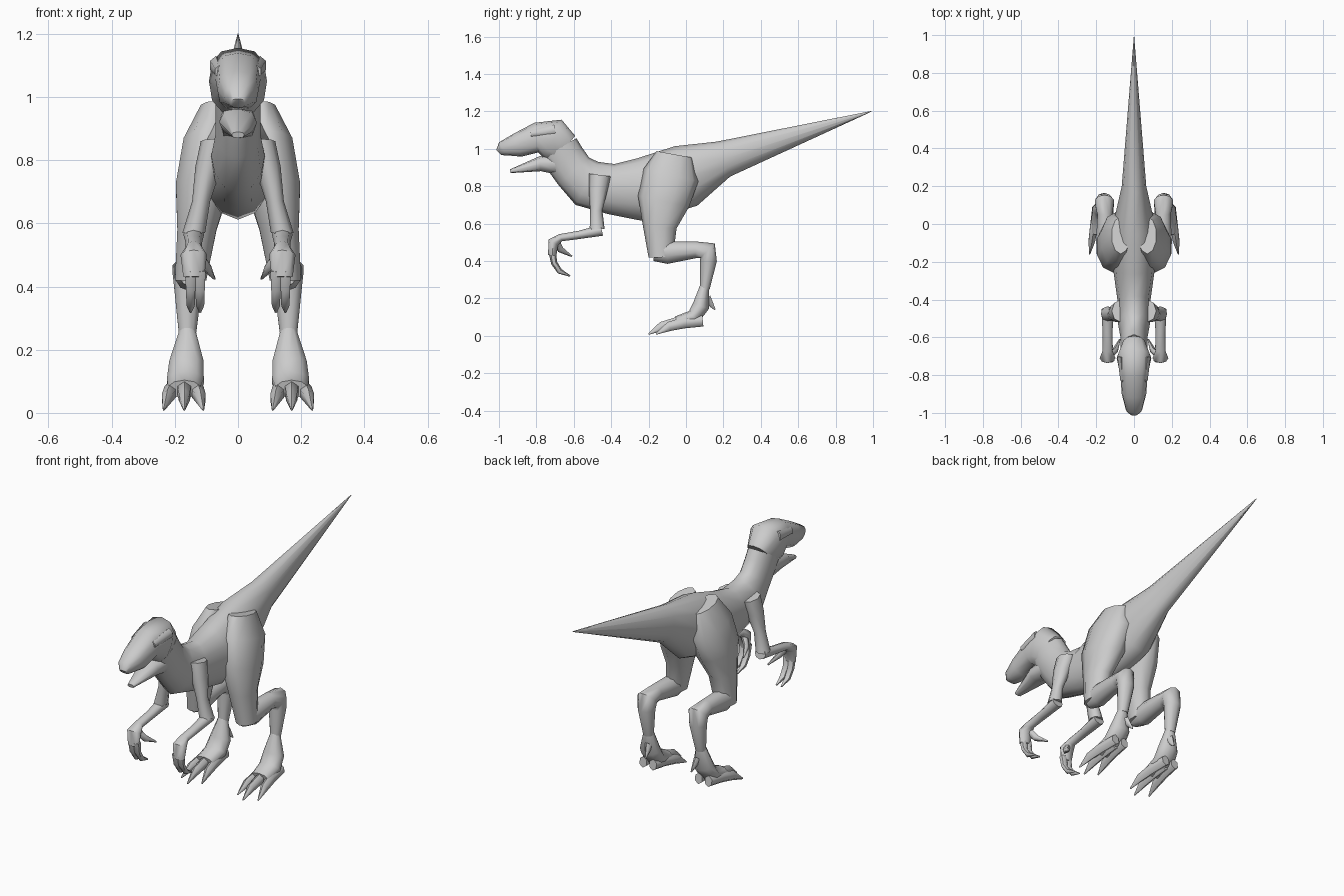
import bpy, bmesh
from math import cos, sin, pi, copysign
from mathutils import Vector

default = bpy.data.objects.get("Cube")
if default:
    bpy.data.objects.remove(default, do_unlink=True)

# One plain grey for the whole animal
skin = bpy.data.materials.new("grey_skin")
skin.use_nodes = True
grey = (0.6, 0.6, 0.6, 1)
skin.diffuse_color = grey
skin.node_tree.nodes["Principled BSDF"].inputs["Base Color"].default_value = grey


def between(limits, amount):
    start, end = limits
    return start + (end - start) * amount


def directions(points):
    """Travel direction at each point, halving the angle at bends."""
    steps = [(after - before).normalized() for before, after in zip(points, points[1:])]
    incoming = [steps[0], *steps]
    outgoing = [*steps, steps[-1]]
    return [(a + b).normalized() for a, b in zip(incoming, outgoing)]


def superellipse(angle, power):
    return [copysign(abs(value) ** power, value) for value in (cos(angle), sin(angle))]


def finish(bm, name, mirrored):
    """Turn the bmesh into a smooth shaded object, doubled across x if asked."""
    bmesh.ops.recalc_face_normals(bm, faces=bm.faces)
    mesh = bpy.data.meshes.new(name)
    bm.to_mesh(mesh)
    bm.free()
    mesh.materials.append(skin)
    obj = bpy.data.objects.new(name, mesh)
    bpy.context.collection.objects.link(obj)
    if mirrored:
        obj.modifiers.new("mirror", "MIRROR").use_mirror_merge = False
    bpy.ops.object.select_all(action="DESELECT")
    obj.select_set(True)
    bpy.context.view_layer.objects.active = obj
    bpy.ops.object.shade_smooth_by_angle(angle=pi / 3)
    return obj


def tube(name, path, breadth, across=None, sides=10, power=1):
    """Skin rings of (y, z, radius) set square to the path. Breadth is the
    start and end ratio of width to height; across is the start and end x.
    A part given an across is mirrored to the other side."""
    bm = bmesh.new()
    points = [Vector((0, y, z)) for y, z, radius in path]
    rings = []
    for index, (point, along) in enumerate(zip(points, directions(points))):
        amount = index / (len(path) - 1)
        radius = path[index][-1]
        right = Vector((1, 0, 0))
        up = right.cross(along) * radius
        side = right * radius * between(breadth, amount)
        centre = point + right * between(across or (0, 0), amount)
        ring = []
        for corner in range(sides):
            c, s = superellipse(2 * pi * corner / sides, power)
            ring.append(bm.verts.new(centre + up * c + side * s))
        rings.append(ring)
    for first, second in zip(rings, rings[1:]):
        for corner in range(sides):
            previous = corner - 1
            bm.faces.new((first[previous], first[corner], second[corner], second[previous]))
    bm.faces.new(rings[0])
    bm.faces.new(reversed(rings[-1]))
    return finish(bm, name, across is not None)


# Tail, trunk and neck
tube("body", [
    (.99, 1.2, .002),
    (.2, .945, .1),
    (0, .855, .17),
    (-.24, .78, .17),
    (-.4, .785, .135),
    (-.53, .815, .13),
    (-.6, .88, .11),
    (-.65, .95, .11),
    (-.68, 1, .11),
], breadth=(.65, .65), sides=12)

# Skull with the upper jaw
tube("head", [
    (-.65, 1, .09),
    (-.71, 1.05, .115),
    (-.8, 1.06, .08),
    (-.9, 1.02, .065),
    (-.98, 1, .04),
    (-1, .98, .02),
], breadth=(.7, 1.2), sides=12, power=.8)

# Lower jaw, held open
tube("lower_jaw", [
    (-.68, .92, .06),
    (-.78, .92, .04),
    (-.94, .88, .01),
], breadth=(1, 2), sides=8, power=.8)

# Brow ridges over the eyes
tube("brow", [
    (-.7, 1.1, .03),
    (-.83, 1.08, .02),
], breadth=(.7, .7), across=(.07, .06), sides=6)

# Hips and thighs, thick front to back and flat sideways
tube("thigh", [
    (-.06, .97, .1),
    (-.08, .86, .15),
    (-.12, .72, .14),
    (-.14, .58, .09),
    (-.135, .42, .065),
], breadth=(.5, .8), across=(.07, .15))

# Knee, shank, ankle and the upright lower leg
tube("shank", [
    (-.17, .45, .05),
    (-.1, .445, .06),
    (.05, .46, .045),
    (.115, .455, .055),
    (.12, .4, .045),
    (.1, .25, .026),
], breadth=(.8, 1.1), across=(.15, .16))

# Foot from heel to ball
tube("foot", [
    (.1, .27, .024),
    (.08, .16, .045),
    (.04, .1, .04),
    (-.05, .075, .03),
], breadth=(1, 1.8), across=(.16, .17))

# Three clawed toes, spreading from the ball; the middle one reaches furthest
for toe, across, setback in (
    ("inner_toe", (.14, .11), .04),
    ("middle_toe", (.17, .17), 0),
    ("outer_toe", (.2, .235), .04),
):
    tube(toe, [
        (.05, .08, .03),
        (-.05, .07, .03),
        (-.13, .05, .025),
        (-.2, .01, .004),
    ], breadth=(.8, .8), across=across, sides=6).location.y = setback

# Small rear claw on the heel
tube("heel_claw", [
    (.11, .2, .025),
    (.155, .14, .004),
], breadth=(.8, .8), across=(.15, .14), sides=6)

# Shoulder and upper arm
tube("upper_arm", [
    (-.46, .86, .06),
    (-.47, .78, .05),
    (-.48, .67, .033),
    (-.475, .57, .04),
], breadth=(.8, .9), across=(.07, .14), sides=8)

# Forearm, wrist and palm
tube("forearm", [
    (-.45, .565, .03),
    (-.57, .54, .022),
    (-.67, .525, .02),
    (-.71, .5, .03),
    (-.715, .43, .022),
], breadth=(1.1, 1.5), across=(.14, .14), sides=8)

# Two long hooked fingers and a thumb on each hand
for finger, x in (("inner_finger", .12), ("outer_finger", .15)):
    tube(finger, [
        (-.715, .45, .02),
        (-.705, .39, .017),
        (-.675, .345, .015),
        (-.62, .32, .004),
    ], breadth=(1, 1), across=(x, x), sides=6)
tube("thumb", [
    (-.69, .495, .02),
    (-.67, .46, .017),
    (-.61, .425, .004),
], breadth=(1, 1), across=(.125, .075), sides=6)
